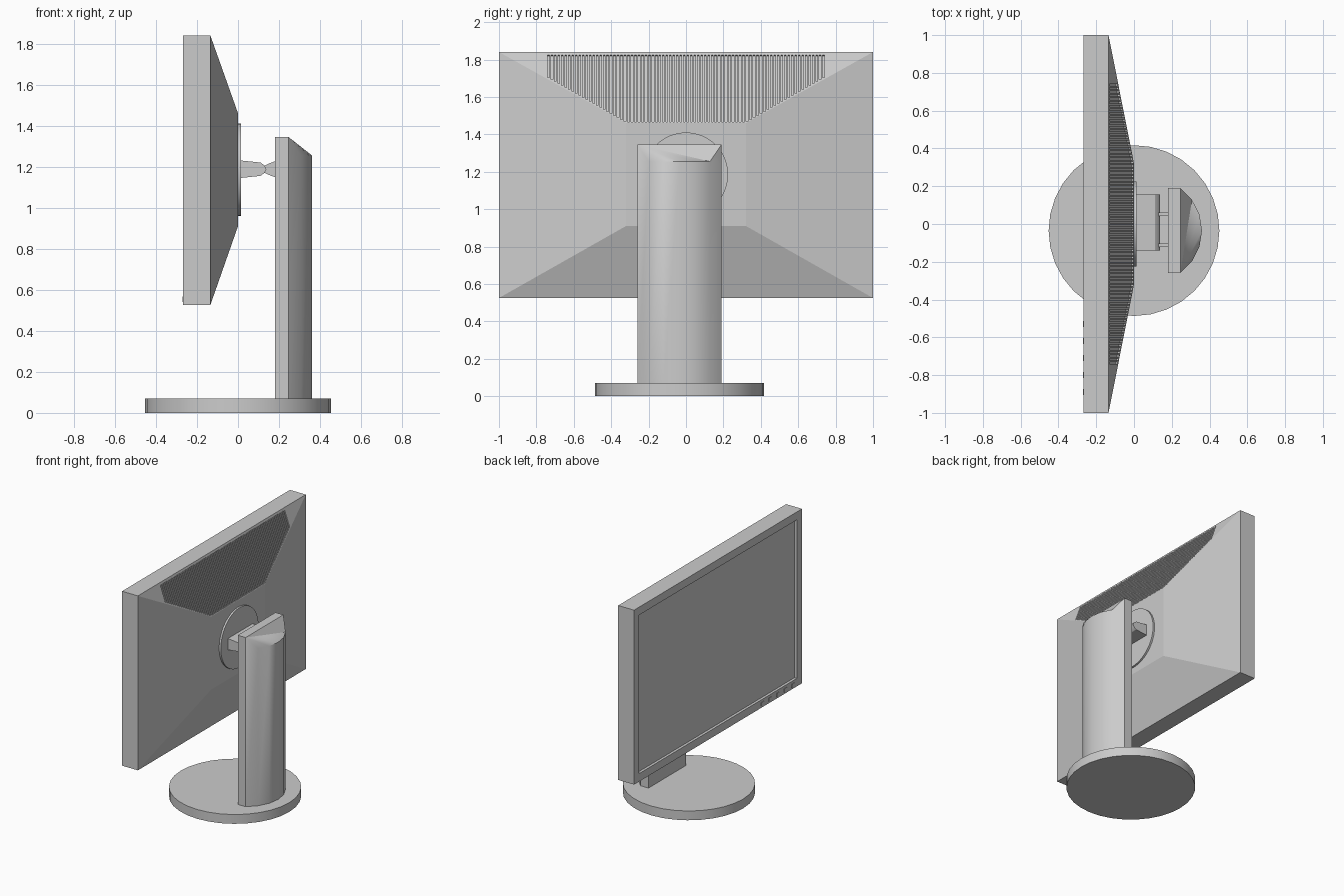
import bpy, bmesh, math
from mathutils import Vector

cube = bpy.data.objects.get("Cube")
if cube:
    bpy.data.objects.remove(cube, do_unlink=True)

grey = bpy.data.materials.new("plain grey")
grey.use_nodes = True
COLOUR = (0.6, 0.6, 0.6, 1)
grey.diffuse_color = COLOUR
grey.node_tree.nodes["Principled BSDF"].inputs["Base Color"].default_value = COLOUR

STAND_Y = -0.035


def finish(name, bm):
    """Turn a bmesh into a named object with clean normals."""
    bmesh.ops.recalc_face_normals(bm, faces=bm.faces)
    mesh = bpy.data.meshes.new(name)
    bm.to_mesh(mesh)
    bm.free()
    mesh.materials.append(grey)
    obj = bpy.data.objects.new(name, mesh)
    bpy.context.collection.objects.link(obj)
    return obj


def bridge(bm, a, b):
    for i in range(len(a)):
        j = (i + 1) % len(a)
        bm.faces.new((a[i], a[j], b[j], b[i]))


def add_prism(bm, profile, y0, y1):
    """Extrude an (x, z) profile along y."""
    a = [bm.verts.new((x, y0, z)) for x, z in profile]
    b = [bm.verts.new((x, y1, z)) for x, z in profile]
    bridge(bm, a, b)
    bm.faces.new(a)
    bm.faces.new(b)


def disc(name, radius, depth, sides, centre, turn_to_x=False):
    bpy.ops.mesh.primitive_cylinder_add(
        vertices=sides, radius=radius, depth=depth, location=centre,
        rotation=(0, math.pi / 2 if turn_to_x else 0, 0))
    obj = bpy.context.object
    obj.name = name
    obj.data.materials.append(grey)
    return obj


# Screen housing: recessed panel, bezel, sides and tapered back as nested rings
bm = bmesh.new()
rings = []
for x, half, low, high in ((-0.247, 0.94, 0.585, 1.78), (-0.267, 0.94, 0.585, 1.78),
                           (-0.267, 1, 0.525, 1.84), (-0.135, 1, 0.525, 1.84),
                           (0, 0.32, 0.91, 1.46)):
    corners = ((-half, low), (half, low), (half, high), (-half, high))
    rings.append([bm.verts.new((x, y, z)) for y, z in corners])
for a, b in zip(rings, rings[1:]):
    bridge(bm, a, b)
bm.faces.new(rings[0])
bm.faces.new(rings[-1])
housing = finish("screen_housing", bm)

# Vent slots cut into the upper back slope
bm = bmesh.new()
top, bottom = Vector((-0.135, 1.84)), Vector((0, 1.46))
normal = Vector((0.38, 0.135)).normalized() * 0.012
slots, reach = 80, 0.745
pitch = 2 * reach / slots
for i in range(slots):
    y = -reach + (i + 0.5) * pitch
    low = 1.466 + max(0, abs(y) - 0.32) * 0.57
    p = bottom.lerp(top, (low - 1.46) / 0.38)
    q = bottom.lerp(top, (1.824 - 1.46) / 0.38)
    add_prism(bm, (p - normal, p + normal, q + normal, q - normal),
              y - pitch / 4, y + pitch / 4)
cutter = finish("vent_cutter", bm)
cut = housing.modifiers.new("vents", "BOOLEAN")
cut.operation = "DIFFERENCE"
cut.solver = "EXACT"
cut.object = cutter
bpy.context.view_layer.objects.active = housing
bpy.ops.object.modifier_apply(modifier=cut.name)
bpy.data.objects.remove(cutter, do_unlink=True)

# Row of control buttons on the lower bezel
bm = bmesh.new()
for i in range(5):
    y = -0.53 - 0.09 * i
    add_prism(bm, ((-0.271, 0.54), (-0.26, 0.54), (-0.26, 0.566), (-0.271, 0.566)),
              y - 0.016, y + 0.016)
finish("control_buttons", bm)

# Round mounting plate
plate = disc("mounting_plate", 0.225, 0.014, 48, (0.007, 0, 1.185), True)

# Tilt arm with rounded nose, and the hinge lugs joining it to the post
bm = bmesh.new()
add_prism(bm, ((0.013, 1.145), (0.013, 1.23), (0.11, 1.22), (0.13, 1.205),
               (0.138, 1.188), (0.13, 1.17), (0.11, 1.155)), -0.14, 0.155)
arm = finish("tilt_arm", bm)
bm = bmesh.new()
for y in (-0.112, 0.052):
    add_prism(bm, ((0.19, 1.145), (0.19, 1.23), (0.15, 1.215), (0.12, 1.2),
                   (0.12, 1.175), (0.15, 1.16)), y - 0.009, y + 0.009)
finish("hinge_lugs", bm)

# Post: flat front slab with a curved back and a fan-shaped sloping cap
bm = bmesh.new()
radius, half_angle, steps = 0.278, math.radians(54), 6
outline = [(0.18, STAND_Y + 0.225, 1.345), (0.18, STAND_Y - 0.225, 1.345)]
for i in range(steps + 1):
    a = half_angle * (2 * i / steps - 1)
    z = 1.345 if i in (0, steps) else 1.255
    outline.append((0.36 - radius * (1 - math.cos(a)), STAND_Y + radius * math.sin(a), z))
upper = [bm.verts.new(p) for p in outline]
lower = [bm.verts.new((x, y, 0.06)) for x, y, z in outline]
bridge(bm, lower, upper)
bm.faces.new(lower)
bm.faces.new((upper[0], upper[1], upper[2], upper[-1]))
for a, b in zip(upper[3:], upper[4:]):
    bm.faces.new((upper[2], a, b))
post = finish("stand_post", bm)

# Round base
base = disc("stand_base", 0.452, 0.07, 32, (0, STAND_Y, 0.035))

# Smooth the curved parts, keeping edges sharp
bpy.ops.object.select_all(action="DESELECT")
for obj in (plate, arm, post, base):
    obj.select_set(True)
bpy.context.view_layer.objects.active = post
bpy.ops.object.shade_smooth_by_angle(angle=math.radians(30))
